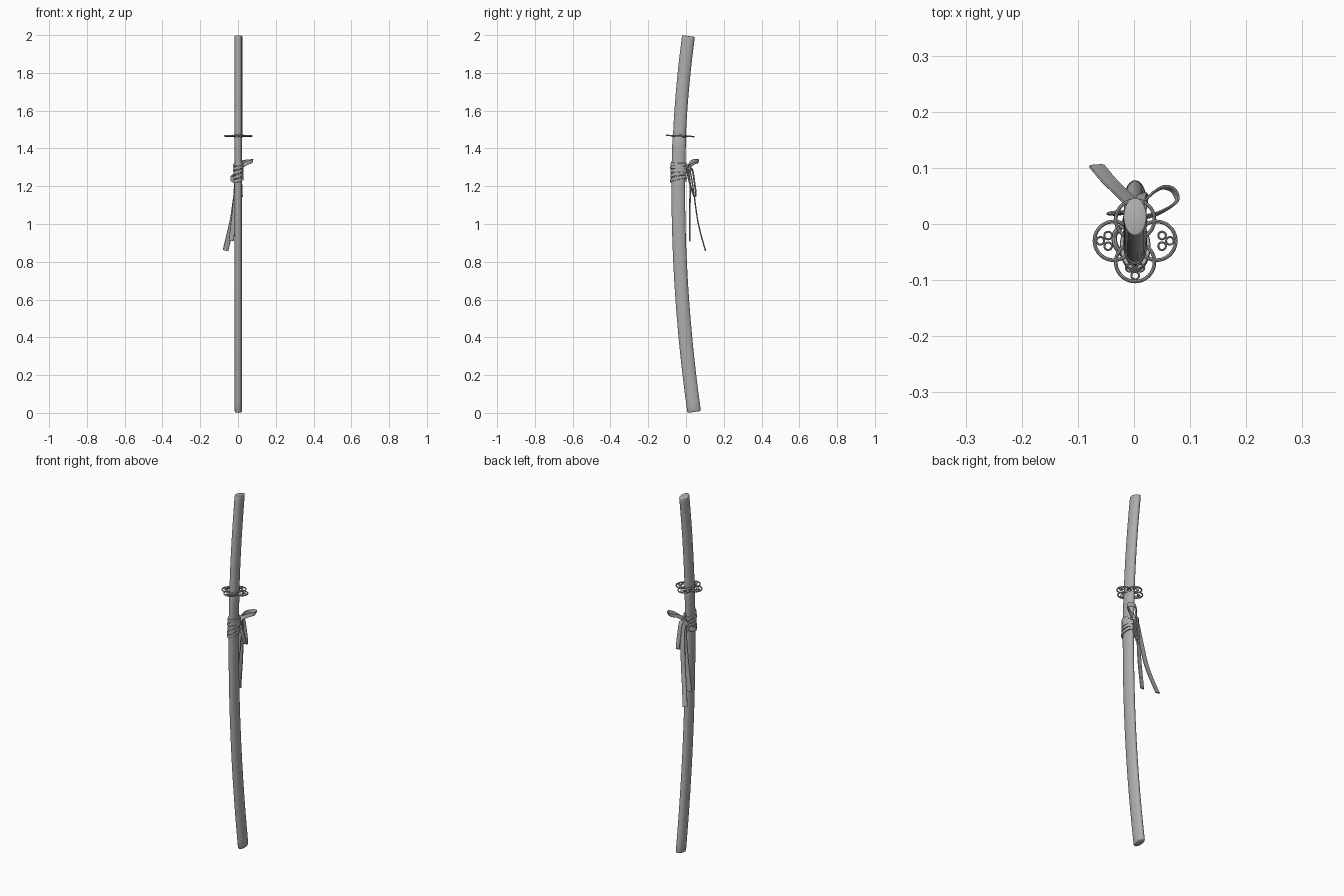
import bpy, bmesh, math
from mathutils import Vector, Matrix

if "Cube" in bpy.data.objects:
    bpy.data.objects.remove(bpy.data.objects["Cube"])

# Dark grey shared by every part
grey = bpy.data.materials.new("dark_grey")
grey.diffuse_color = (0.42, 0.42, 0.42, 1)
grey.use_nodes = True
grey.node_tree.nodes["Principled BSDF"].inputs["Base Color"].default_value = grey.diffuse_color


def spine(z):
    """Centre of the curved sword in y and its slope at height z."""
    k = 0.059 if z < 1.2 else 0.086
    return -0.041 + k * (z - 1.2) ** 2, 2 * k * (z - 1.2)


def skin(name, rings, closed=False):
    """Skin a list of equal-sized rings of points into a smooth object."""
    bm = bmesh.new()
    vs = [[bm.verts.new(p) for p in r] for r in rings]
    n = len(rings[0])
    for i in range(len(vs) if closed else len(vs) - 1):
        a, b = vs[i], vs[(i + 1) % len(vs)]
        for j in range(n):
            bm.faces.new((a[j], a[(j + 1) % n], b[(j + 1) % n], b[j]))
    if not closed:
        bm.faces.new(vs[0][::-1])
        bm.faces.new(vs[-1])
    bmesh.ops.recalc_face_normals(bm, faces=bm.faces)
    me = bpy.data.meshes.new(name)
    bm.to_mesh(me)
    bm.free()
    me.materials.append(grey)
    ob = bpy.data.objects.new(name, me)
    bpy.context.collection.objects.link(ob)
    bpy.context.view_layer.objects.active = ob
    bpy.ops.object.select_all(action='DESELECT')
    ob.select_set(True)
    bpy.ops.object.shade_smooth_by_angle(angle=math.radians(40))
    return ob


def sword_body(name, z0, z1, rx, ry, bevel0, bevel1, steps=30):
    """Oval tube along the spine with bevelled ends."""
    st = [(z0, 1 - bevel0 / rx), (z0 + bevel0 * 0.4, 1 - bevel0 * 0.3 / rx)]
    for i in range(steps + 1):
        t = i / steps
        st.append((z0 + bevel0 * 1.2 + (z1 - z0 - 1.2 * (bevel0 + bevel1)) * t, 1))
    st += [(z1 - bevel1 * 0.4, 1 - bevel1 * 0.3 / rx), (z1, 1 - bevel1 / rx)]
    rings = []
    for z, s in st:
        y, m = spine(z)
        n = Vector((0, 1, -m)).normalized()
        off = rx * (1 - s)
        ring = []
        for j in range(32):
            a = math.tau * j / 32
            ring.append(Vector((0.002, y, z)) + Vector((1, 0, 0)) * (rx - off) * math.cos(a)
                        + n * (ry - off) * math.sin(a))
        rings.append(ring)
    return skin(name, rings)


def catmull(pts, n=8):
    p = [Vector(q) for q in pts]
    p = [2 * p[0] - p[1]] + p + [2 * p[-1] - p[-2]]
    out = []
    for i in range(1, len(p) - 2):
        a, b, c, d = p[i - 1:i + 3]
        for k in range(n):
            t = k / n
            out.append(0.5 * (2 * b + (c - a) * t + (2 * a - 5 * b + 4 * c - d) * t * t
                              + (3 * b - a - 3 * c + d) * t ** 3))
    return out + [p[-2]]


def ribbon(name, path, axis, width, thick):
    """Flat rounded cord swept along a path, its width kept near one axis."""
    rings = []
    for i, p in enumerate(path):
        t = (path[min(i + 1, len(path) - 1)] - path[max(i - 1, 0)]).normalized()
        n = t.cross(Vector(axis)).normalized()
        w = n.cross(t)
        ring = []
        for j in range(10):
            a = math.tau * j / 10
            c, s = math.cos(a), math.sin(a)
            ring.append(p + w * math.copysign(abs(c) ** 0.6, c) * width / 2
                        + n * math.copysign(abs(s) ** 0.6, s) * thick / 2)
        rings.append(ring)
    return skin(name, rings)


def ring(name, centre, tilt, major, minor, seg=40):
    """Round-section ring lying in the tilted guard plane."""
    rings = []
    for i in range(seg):
        a = math.tau * i / seg
        row = []
        for j in range(8):
            b = math.tau * j / 8
            r = major + minor * math.cos(b)
            p = Vector((r * math.cos(a), r * math.sin(a), minor * 1.2 * math.sin(b)))
            row.append(tilt @ (Vector(centre) + p))
        rings.append(row)
    return skin(name, rings, closed=True)


# Scabbard and handle
sword_body("scabbard", 0.005, 1.462, 0.020, 0.036, 0.005, 0.001)
sword_body("handle", 1.47, 1.995, 0.0205, 0.034, 0.001, 0.003)

# Guard: four overlapping ring petals, each holding three small rings
tilt = Matrix.Translation((0.002, -0.030, 1.466)) @ Matrix.Rotation(-0.045, 4, 'X')
for k in range(4):
    a = math.tau * k / 4
    d, e = Vector((math.cos(a), math.sin(a), 0)), Vector((-math.sin(a), math.cos(a), 0))
    ring("guard_petal", d * 0.038, tilt, 0.0345, 0.0032)
    for r, s in ((0.048, -0.0095), (0.048, 0.0095), (0.062, 0)):
        ring("guard_bead_ring", d * r + e * s, tilt, 0.0068, 0.0018, seg=20)

# Collar filling the middle of the guard
sword_body("guard_collar", 1.460, 1.473, 0.0215, 0.037, 0.001, 0.001, 3)

# Cord wound around the scabbard
turns, per = 5, 40
path = []
for i in range(turns * per + 1):
    a = math.tau * i / per + math.pi / 2
    z = 1.226 + 0.096 * i / (turns * per)
    wob = 0.0015 * math.sin(i * 0.061)
    path.append(Vector((0.002 + 0.0235 * math.cos(a), spine(z)[0] + (0.039 + wob) * math.sin(a),
                        z + 0.006 * math.sin(a + i * 0.02))))
ribbon("cord_wraps", path, (0, 0, 1), 0.0175, 0.008)

# Side knot
ribbon("side_knot", catmull([(-0.020, -0.055, 1.232), (-0.033, -0.038, 1.240),
                             (-0.034, -0.018, 1.242), (-0.020, -0.002, 1.252)]),
       (0, 0, 1), 0.03, 0.010)

# Back knot
ribbon("back_knot", catmull([(-0.016, 0.002, 1.275), (-0.010, 0.018, 1.285),
                             (0.008, 0.021, 1.295), (0.018, 0.005, 1.305)]),
       (0, 0, 1), 0.028, 0.012)

# Bow loops
ribbon("upper_loop", catmull([(0.002, 0.010, 1.30), (0.02, 0.042, 1.325), (0.048, 0.064, 1.331),
                              (0.070, 0.060, 1.334), (0.075, 0.040, 1.333),
                              (0.047, 0.021, 1.322), (0.01, 0.010, 1.30)]),
       (0.35, 0.3, 1), 0.020, 0.005)
ribbon("lower_loop", catmull([(0.002, 0.010, 1.29), (0.008, 0.032, 1.29), (0.012, 0.045, 1.22),
                              (0.014, 0.052, 1.155), (0.015, 0.042, 1.15),
                              (0.012, 0.022, 1.21), (0.003, 0.006, 1.275)]),
       (1, 0.3, 0), 0.021, 0.005)

# Hanging tails
ribbon("long_tail", catmull([(0.002, 0.014, 1.305), (0, 0.028, 1.25), (-0.009, 0.042, 1.16),
                             (-0.027, 0.060, 1.03), (-0.047, 0.080, 0.94),
                             (-0.066, 0.103, 0.86)]), (1, 0, 0), 0.030, 0.007)
ribbon("short_tail", catmull([(0.002, 0.012, 1.29), (-0.008, 0.022, 1.20), (-0.017, 0.020, 1.08),
                              (-0.027, 0.019, 0.99), (-0.036, 0.020, 0.91)]),
       (1, 0.15, 0), 0.027, 0.007)
